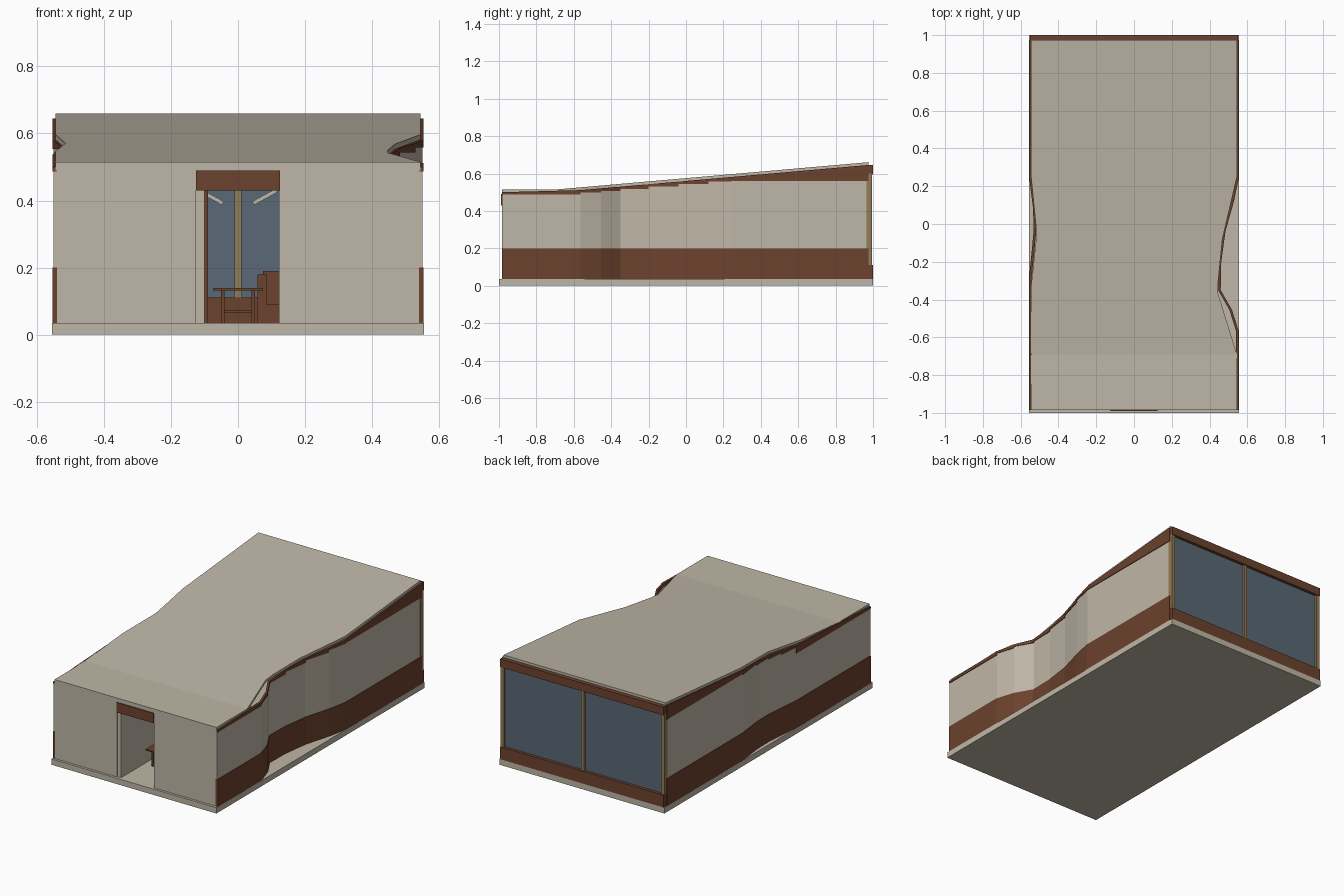
import bpy
import bmesh
from mathutils import Matrix, Vector

if "Cube" in bpy.data.objects:
    bpy.data.objects.remove(bpy.data.objects["Cube"])


def material(name, rgb):
    m = bpy.data.materials.new(name)
    m.use_nodes = True
    m.diffuse_color = (*rgb, 1)
    m.node_tree.nodes["Principled BSDF"].inputs["Base Color"].default_value = (*rgb, 1)
    return m


PLASTER = material("beige plaster", (0.52, 0.47, 0.385))
WOOD = material("dark brown wood", (0.15, 0.054, 0.026))
GLASS = material("blue grey glass", (0.10, 0.14, 0.18))
TIMBER = material("tan timber", (0.29, 0.20, 0.09))


def finish(bm, name, mat):
    bmesh.ops.recalc_face_normals(bm, faces=bm.faces)
    mesh = bpy.data.meshes.new(name)
    bm.to_mesh(mesh)
    bm.free()
    mesh.materials.append(mat)
    ob = bpy.data.objects.new(name, mesh)
    bpy.context.collection.objects.link(ob)
    return ob


def box(name, mat, x, y, z, tilt=0):
    """Box from (low, high) ranges, optionally tilted about its y axis."""
    bm = bmesh.new()
    size = Vector((x[1] - x[0], y[1] - y[0], z[1] - z[0]))
    bmesh.ops.create_cube(bm, size=1, matrix=Matrix.Diagonal((*size, 1)))
    ob = finish(bm, name, mat)
    ob.location = (sum(x) / 2, sum(y) / 2, sum(z) / 2)
    ob.rotation_euler.y = tilt
    return ob


def loft(name, mat, sections):
    """Join rectangular sections (y, x0, x1, z0, z1) along y."""
    bm = bmesh.new()
    rings = [[bm.verts.new(p) for p in
              ((x0, y, z0), (x1, y, z0), (x1, y, z1), (x0, y, z1))]
             for y, x0, x1, z0, z1 in sections]
    for a, b in zip(rings, rings[1:]):
        for i in range(4):
            j = (i + 1) % 4
            bm.faces.new((a[i], a[j], b[j], b[i]))
    bm.faces.new(rings[0])
    bm.faces.new(rings[-1])
    return finish(bm, name, mat)


def roof_z(y):
    return 0.515 + 0.0873 * max(0, y + 0.69)


def lerp_path(path, y):
    for (ya, xa), (yb, xb) in zip(path, path[1:]):
        if ya <= y <= yb:
            return xa + (xb - xa) * (y - ya) / (yb - ya)


FRONT, BACK, FLOOR, DADO = -0.985, 0.975, 0.035, 0.2
ROOF = 0.015

# Base slab
box("base_slab", PLASTER, (-0.555, 0.555), (-1, 1), (0, FLOOR))

# Roof sheet: flat at the front, then rising, with a waist on each side
left_edge = [(FRONT, -0.545), (-0.33, -0.545), (-0.05, -0.515), (0.25, -0.545), (BACK, -0.545)]
right_edge = [(FRONT, 0.545), (-0.69, 0.545), (-0.37, 0.446), (-0.3, 0.446),
              (-0.08, 0.468), (0.25, 0.545), (BACK, 0.545)]
stations = sorted({y for y, x in left_edge + right_edge})
loft("roof", PLASTER, [(y, lerp_path(left_edge, y), lerp_path(right_edge, y),
                        roof_z(y) - ROOF, roof_z(y)) for y in stations])
box("front_fascia", PLASTER, (-0.545, 0.545), (FRONT, -0.97), (0.49, 0.505))

# Curved side walls: wood dado, plaster field and stepped wood top band
right_wall = [(FRONT, 0.55), (-0.565, 0.55), (-0.455, 0.515), (-0.35, 0.455), (-0.2, 0.458),
              (-0.04, 0.48), (0.12, 0.525), (0.24, 0.55), (BACK, 0.55)]
left_wall = [(FRONT, -0.55), (-0.27, -0.55), (-0.15, -0.538), (-0.04, -0.528),
             (0.08, -0.53), (0.24, -0.55), (BACK, -0.55)]
for side, path, s in (("right_side", left_wall, -1), ("left_side", right_wall, 1)):
    loft(side + "_dado", WOOD,
         [(y, x - s * 0.01, x + s * 0.004, FLOOR, DADO) for y, x in path])
    for n, (a, b) in enumerate(zip(path, path[1:])):
        step = min(0.56, roof_z(a[0]) - ROOF - 0.013)
        loft(f"{side}_wall_{n}", PLASTER,
             [(y, x - s * 0.01, x, DADO, step) for y, x in (a, b)])
        loft(f"{side}_top_band_{n}", WOOD,
             [(y, x - s * 0.01, x + s * 0.004, step, roof_z(y) - ROOF) for y, x in (a, b)])

# Front wall with doorway
for name, x in (("right", (-0.545, -0.125)), ("left", (0.123, 0.545))):
    box(f"front_wall_{name}", PLASTER, x, (FRONT, -0.965), (FLOOR, 0.49))
box("door_lintel", WOOD, (-0.125, 0.125), (-0.99, -0.965), (0.43, 0.49))
box("entry_partition", PLASTER, (-0.125, -0.1), (-0.98, -0.45), (FLOOR, 0.5))
box("partition_post", WOOD, (-0.12, -0.09), (-0.45, -0.42), (FLOOR, 0.5))

# Glazed back wall
box("back_glass", GLASS, (-0.545, 0.545), (0.975, 0.982), (0.1, 0.61))
box("back_sill", WOOD, (-0.55, 0.55), (0.965, 1), (FLOOR, 0.11))
box("back_beam", WOOD, (-0.55, 0.55), (0.97, 1), (0.595, 0.645))
for name, x in (("right", -0.54), ("middle", 0), ("left", 0.54)):
    box(f"back_post_{name}", TIMBER, (x - 0.011, x + 0.011), (0.965, 0.995), (0.11, 0.6))

# Table
box("table_top", WOOD, (-0.075, 0.075), (-0.78, -0.62), (0.131, 0.139))
for s in (-1, 1):
    x = s * 0.045
    for y in (-0.76, -0.65):
        box("table_leg", WOOD, (x - 0.005, x + 0.005), (y, y + 0.01), (FLOOR, 0.132))
    box("table_side_rail", WOOD, (x - 0.003, x + 0.003), (-0.76, -0.64), (0.066, 0.073))
box("table_stretcher", WOOD, (-0.045, 0.045), (-0.703, -0.697), (0.066, 0.073))

# Sofa
box("sofa_seat", WOOD, (0.06, 0.22), (-0.5, -0.1), (FLOOR, 0.09))
box("sofa_back", WOOD, (0.075, 0.22), (-0.12, -0.08), (FLOOR, 0.19))
box("sofa_arm", WOOD, (0.058, 0.085), (-0.5, -0.08), (FLOOR, 0.18))

# Slanted ceiling braces
for s in (-1, 1):
    box("ceiling_brace", PLASTER, (s * 0.08 - 0.04, s * 0.08 + 0.04), (0.3, 0.32),
        (0.405, 0.417), tilt=-s * 0.5)
